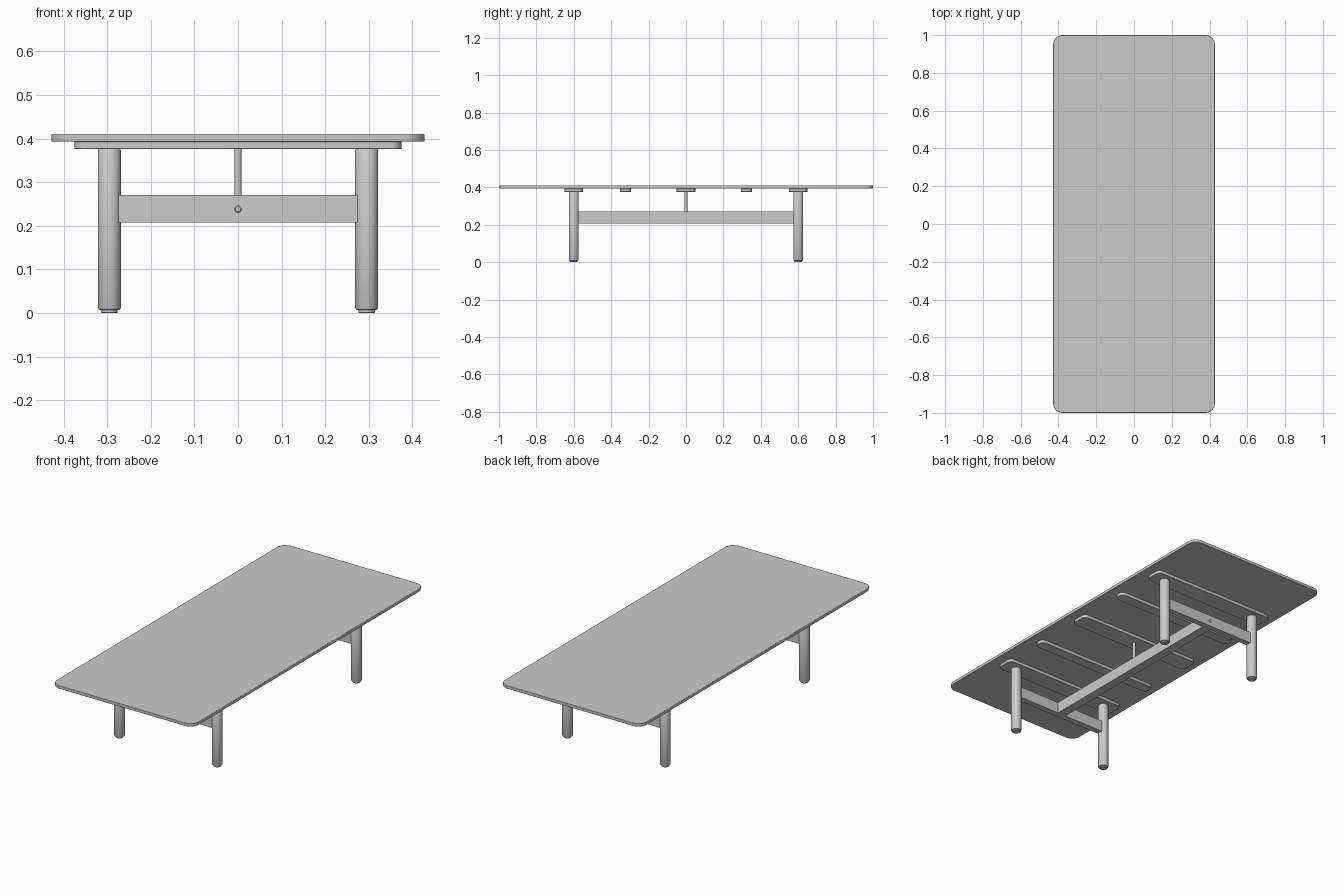
import bpy, bmesh, math

if "Cube" in bpy.data.objects:
    bpy.data.objects.remove(bpy.data.objects["Cube"])

def finish(name, bm, bevel=0.0, smooth=True):
    bmesh.ops.recalc_face_normals(bm, faces=bm.faces)
    me = bpy.data.meshes.new(name)
    bm.to_mesh(me)
    bm.free()
    ob = bpy.data.objects.new(name, me)
    bpy.context.collection.objects.link(ob)
    if bevel:
        m = ob.modifiers.new("edge_softening", 'BEVEL')
        m.width, m.segments, m.limit_method = bevel, 2, 'ANGLE'
        m.angle_limit = math.radians(40)
    if smooth:
        bpy.ops.object.select_all(action='DESELECT')
        bpy.context.view_layer.objects.active = ob
        ob.select_set(True)
        bpy.ops.object.shade_smooth_by_angle(angle=math.radians(35))
    return ob

def rounded_slab(name, hx, hy, r, z0, z1, y=0.0, bevel=0.0):
    """Slab with rounded corners in plan."""
    bm = bmesh.new()
    verts, n = [], 8
    corners = [(1, 1), (-1, 1), (-1, -1), (1, -1)]
    for q, (sx, sy) in enumerate(corners):
        for i in range(n + 1):
            a = math.radians(90) * (q + i / n)
            verts.append(bm.verts.new((sx * (hx - r) + r * math.cos(a),
                                       y + sy * (hy - r) + r * math.sin(a), z0)))
    face = bm.faces.new(verts)
    ext = bmesh.ops.extrude_face_region(bm, geom=[face], use_keep_orig=True)
    top = [v for v in ext['geom'] if isinstance(v, bmesh.types.BMVert)]
    bmesh.ops.translate(bm, verts=top, vec=(0, 0, z1 - z0))
    return finish(name, bm, bevel)

def box(name, x, y, z):
    """Box from (min, max) pairs."""
    bm = bmesh.new()
    bmesh.ops.create_cube(bm, size=1)
    for v in bm.verts:
        v.co = [lo + (c + 0.5) * (hi - lo) for c, (lo, hi) in zip(v.co, (x, y, z))]
    return finish(name, bm, smooth=False)

def turned(name, profile, loc, segs=32):
    """Solid of revolution about z from (radius, height) points."""
    bm = bmesh.new()
    rings = [[bm.verts.new((r * math.cos(2 * math.pi * i / segs),
                            r * math.sin(2 * math.pi * i / segs), z))
              for i in range(segs)] for r, z in profile]
    for a, b in zip(rings, rings[1:]):
        for i in range(segs):
            j = (i + 1) % segs
            bm.faces.new((a[i], a[j], b[j], b[i]))
    bm.faces.new(rings[0])
    bm.faces.new(rings[-1])
    ob = finish(name, bm)
    ob.location = loc
    return ob

# Table top
rounded_slab("table_top", 0.428, 1.0, 0.05, 0.393, 0.41, bevel=0.002)

# Support battens under the top
for i, (y, half) in enumerate([(-0.6, 0.05), (-0.323, 0.03), (0, 0.05),
                               (0.323, 0.03), (0.6, 0.05)]):
    rounded_slab(f"batten_{i + 1}", 0.375, half, 0.025, 0.376, 0.393, y, bevel=0.001)

# Legs with small feet, cross rails and bolts
leg = [(0.022, 0.007), (0.0245, 0.008), (0.0265, 0.012), (0.0265, 0.373), (0.0245, 0.376)]
foot = [(0.018, 0.0), (0.019, 0.001), (0.019, 0.008)]
for sy, end in ((-1, "front"), (1, "back")):
    for sx, side in ((-1, "left"), (1, "right")):
        turned(f"{end}_{side}_leg", leg, (sx * 0.295, sy * 0.6, 0))
        turned(f"{end}_{side}_foot", foot, (sx * 0.295, sy * 0.6, 0))
    y = sy * 0.6
    box(f"{end}_cross_rail", (-0.275, 0.275), (y - 0.016, y + 0.016), (0.208, 0.27))
    bolt = turned(f"{end}_bolt", [(0.008, 0), (0.008, 0.0015), (0.006, 0.003)],
                  (0, sy * 0.6155, 0.238), 16)
    bolt.rotation_euler = (-sy * math.pi / 2, 0, 0)

# Long stretcher and centre post
box("long_stretcher", (-0.025, 0.025), (-0.584, 0.584), (0.208, 0.27))
turned("centre_post", [(0.008, 0.268), (0.008, 0.377)], (0, 0, 0), 24)
